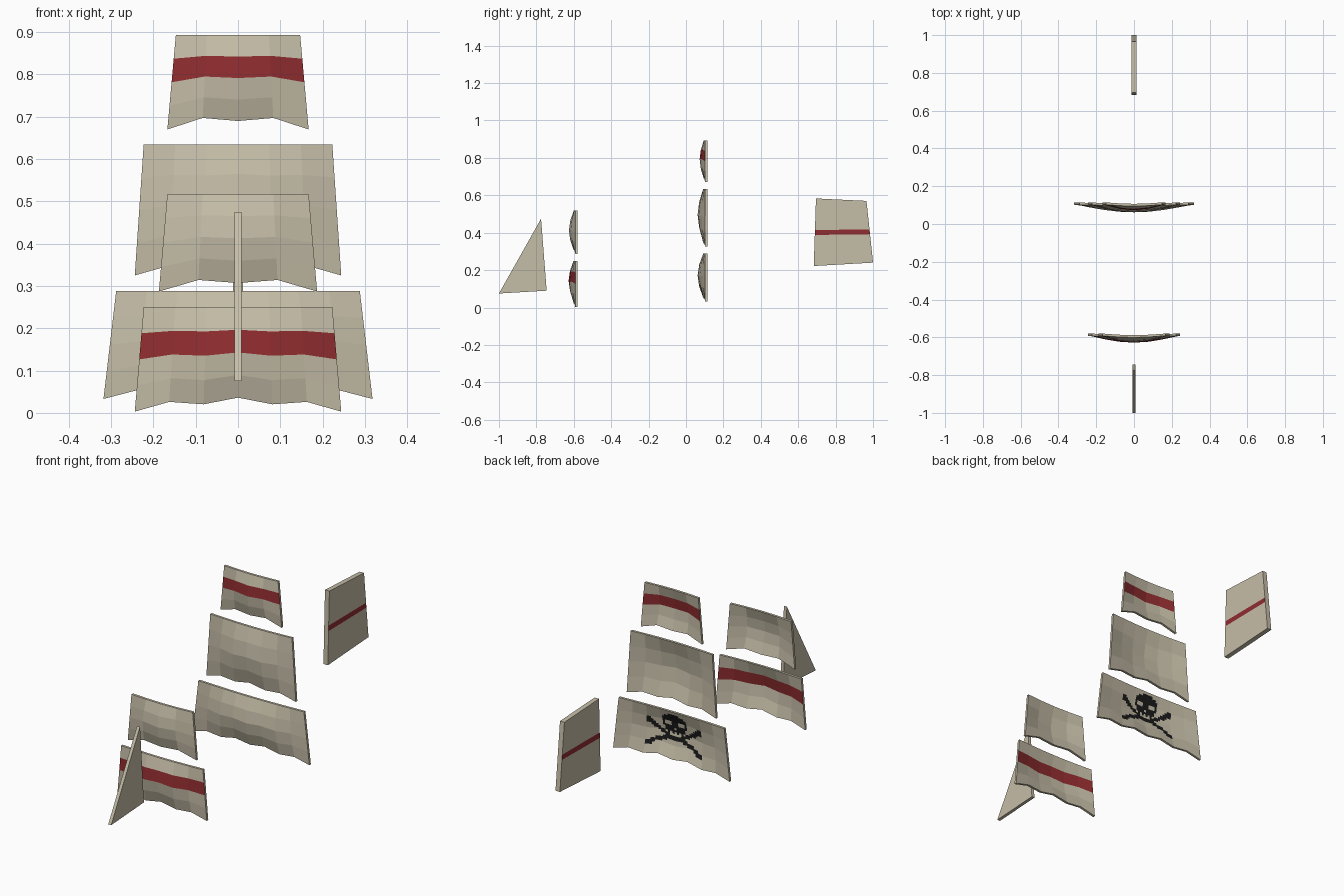
import bpy
import bmesh
from math import sin, pi, floor

cube = bpy.data.objects.get("Cube")
if cube:
    bpy.data.objects.remove(cube, do_unlink=True)


def material(name, rgb):
    m = bpy.data.materials.new(name)
    m.use_nodes = True
    m.diffuse_color = (*rgb, 1)
    bsdf = m.node_tree.nodes["Principled BSDF"]
    bsdf.inputs["Base Color"].default_value = (*rgb, 1)
    bsdf.inputs["Roughness"].default_value = 0.9
    return m


CANVAS = material("canvas_beige", (0.56, 0.51, 0.39))
RED = material("stripe_red", (0.28, 0.026, 0.029))
BLACK = material("emblem_black", (0.01, 0.01, 0.01))
ROWS, THICK = 4, 0.012


def finish(name, bm, mats):
    mesh = bpy.data.meshes.new(name)
    bm.to_mesh(mesh)
    bm.free()
    for m in mats:
        mesh.materials.append(m)
    obj = bpy.data.objects.new(name, mesh)
    bpy.context.collection.objects.link(obj)
    return obj


class Sail:
    """Billowing square sail with a scalloped foot."""

    def __init__(self, name, y, top, bottom, half_top, half_foot, cols, depth, stripe=False):
        self.y, self.top, self.bottom = y, top, bottom
        self.half_top, self.half_foot = half_top, half_foot
        self.cols, self.depth = cols, depth
        self.build(name, stripe)

    def corner(self, i, j):
        u, t = i / self.cols, j / ROWS
        arch = sin(pi * u)
        half = self.half_top + (self.half_foot - self.half_top) * t
        rise = 0.02 * arch + 0.013 * (i % 2)
        z = self.top + (self.bottom - self.top + rise) * t
        y = self.y - self.depth * arch * (0.25 + 0.75 * sin(pi * t))
        return ((2 * u - 1) * half, y, z)

    def point(self, u, t):
        # position on the faceted surface, between grid corners
        a, b = u * self.cols, t * ROWS
        i, j = min(floor(a), self.cols - 1), min(floor(b), ROWS - 1)
        a, b = a - i, b - j
        c = [self.corner(i + p, j + q) for q in (0, 1) for p in (0, 1)]
        w = ((1 - a) * (1 - b), a * (1 - b), (1 - a) * b, a * b)
        return [sum(w[k] * c[k][n] for k in range(4)) for n in range(3)]

    def build(self, name, stripe):
        bm = bmesh.new()
        front, back = {}, {}
        for i in range(self.cols + 1):
            for j in range(ROWS + 1):
                x, y, z = self.corner(i, j)
                front[i, j] = bm.verts.new((x, y, z))
                back[i, j] = bm.verts.new((x, y + THICK, z))
        for i in range(self.cols):
            for j in range(ROWS):
                ring = [(i, j), (i, j + 1), (i + 1, j + 1), (i + 1, j)]
                faces = (bm.faces.new([front[k] for k in ring]),
                         bm.faces.new([back[k] for k in reversed(ring)]))
                for f in faces:
                    f.material_index = int(stripe and j == 1)
        # rim closing the thickness
        rim = [[(i, j) for i in range(self.cols + 1)] for j in (0, ROWS)]
        rim += [[(i, j) for j in range(ROWS + 1)] for i in (0, self.cols)]
        for line in rim:
            for a, b in zip(line, line[1:]):
                bm.faces.new((front[a], front[b], back[b], back[a]))
        bmesh.ops.recalc_face_normals(bm, faces=bm.faces)
        finish(name, bm, [CANVAS, RED])


# square sails on the two masts
FORE, MAIN = -0.592, 0.102
Sail("fore_lower_sail", FORE, 0.25, 0.003, 0.223, 0.244, 6, 0.036, stripe=True)
Sail("fore_upper_sail", FORE, 0.518, 0.287, 0.167, 0.187, 4, 0.034)
main = Sail("main_lower_sail", MAIN, 0.288, 0.033, 0.288, 0.318, 8, 0.04)
Sail("main_middle_sail", MAIN, 0.634, 0.325, 0.223, 0.244, 6, 0.04)
Sail("main_top_sail", MAIN, 0.893, 0.67, 0.147, 0.167, 4, 0.029, stripe=True)

# skull and crossed bones on the back of the main sail, left half mirrored
HALF = (
    "..........###",
    "........#####",
    ".......######",
    ".......######",
    "##.....#...##",
    "###....#...##",
    "####...######",
    "..###...####.",
    "...###..#####",
    ".....###.#.#.",
    "......####...",
    "........#####",
    ".......######",
    "....#####....",
    "..#####......",
    "####.........",
    "###..........",
)
bm = bmesh.new()
for r, half in enumerate(HALF):
    row = half + half[-2::-1]
    for c, ch in enumerate(row):
        if ch != "#":
            continue
        quad = []
        for p, q in ((0, 0), (1, 0), (1, 1), (0, 1)):
            u = 0.25 + 0.5 * (c + p) / len(row)
            t = 0.06 + 0.76 * (r + q) / len(HALF)
            x, y, z = main.point(u, t)
            quad.append(bm.verts.new((x, y + THICK + 0.004, z)))
        bm.faces.new(quad)
bmesh.ops.remove_doubles(bm, verts=bm.verts, dist=0.0001)
for f in bm.faces:
    f.normal_update()
    if f.normal.y < 0:
        f.normal_flip()
finish("skull_emblem", bm, [BLACK])


def flat_sail(name, levels, half, stripe_band=None):
    """Fore-and-aft sail: a stack of (front, back) y-z pairs given thickness in x."""
    bm = bmesh.new()
    sides = [[[bm.verts.new((s * half, *p)) for p in pair] for pair in levels] for s in (-1, 1)]
    last = len(levels) - 1
    for k in range(last):
        for side in sides:
            f = bm.faces.new(side[k] + side[k + 1][::-1])
            f.material_index = int(k == stripe_band)
        for e in (0, -1):
            bm.faces.new([sides[0][k][e], sides[0][k + 1][e], sides[1][k + 1][e], sides[1][k][e]])
    for k in (0, last):
        if len(levels[k]) == 2:
            bm.faces.new(sides[0][k] + sides[1][k][::-1])
    bmesh.ops.recalc_face_normals(bm, faces=bm.faces)
    finish(name, bm, [CANVAS, RED])


# stern sail with one stripe
def mix(a, b, t):
    return tuple(p + (q - p) * t for p, q in zip(a, b))


flat_sail("stern_sail",
          [(mix((0.695, 0.583), (0.683, 0.222), t), mix((0.965, 0.57), (1.0, 0.24), t))
           for t in (0, 0.465, 0.54, 1)], 0.012, stripe_band=1)

# triangular bow sail
flat_sail("bow_sail", [((-0.775, 0.475),), ((-1.0, 0.075), (-0.745, 0.09))], 0.008)
